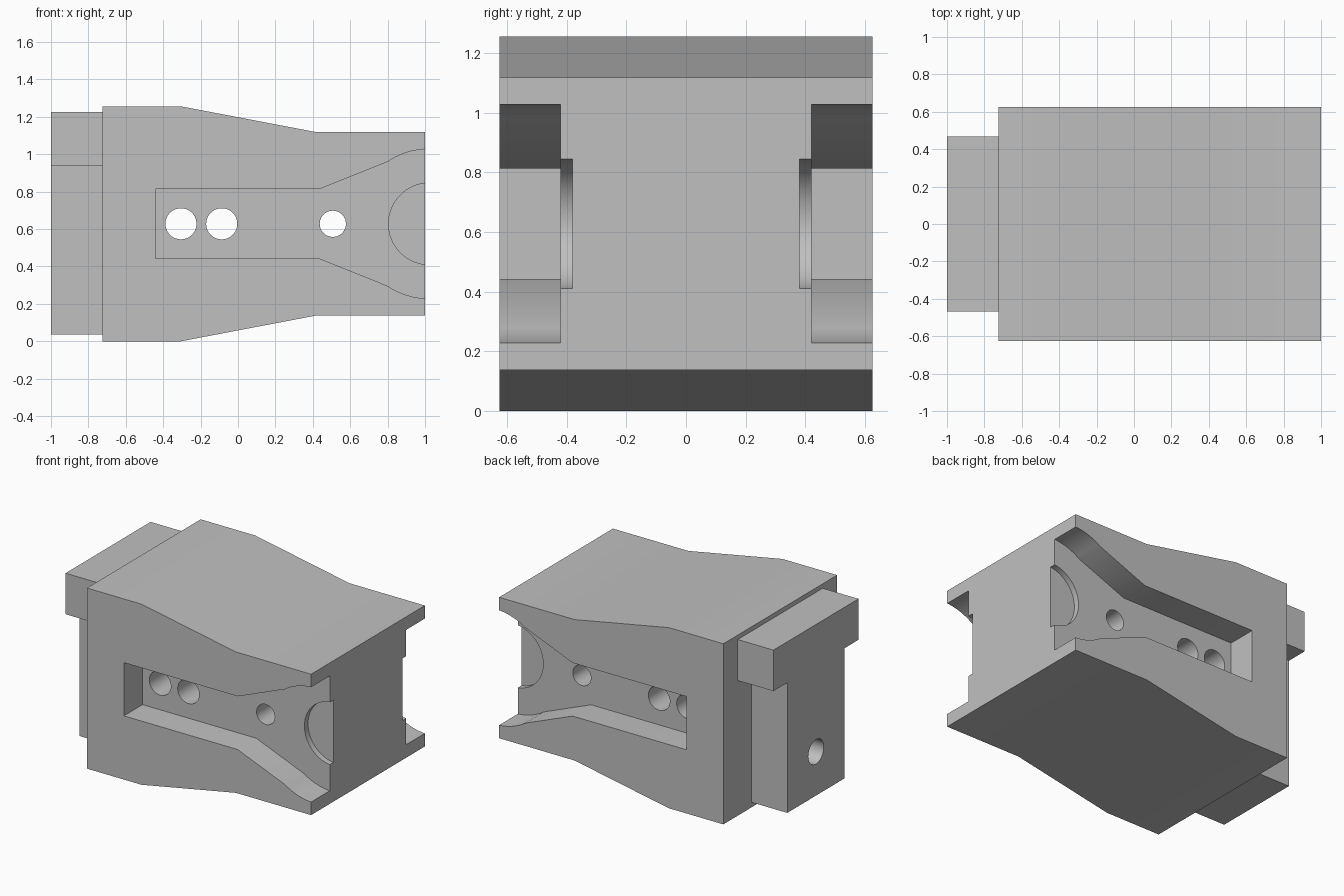
import bpy, bmesh, math
from mathutils import Matrix, Vector

cube = bpy.data.objects.get("Cube")
if cube:
    bpy.data.objects.remove(cube)

grey = bpy.data.materials.new("plain grey")
grey.use_nodes = True
grey.diffuse_color = (0.53, 0.53, 0.53, 1)
grey.node_tree.nodes["Principled BSDF"].inputs["Base Color"].default_value = grey.diffuse_color

MID = 0.628          # height of the mirror plane of the body
HALF = 0.625         # half depth of the body
FLOOR = 0.42         # distance of the pocket floors from the centre
JOIN = -0.725        # where the tail meets the body


def add_object(name, bm):
    bmesh.ops.recalc_face_normals(bm, faces=bm.faces[:])
    mesh = bpy.data.meshes.new(name)
    bm.to_mesh(mesh)
    bm.free()
    mesh.materials.append(grey)
    obj = bpy.data.objects.new(name, mesh)
    bpy.context.collection.objects.link(obj)
    return obj


def prism(name, half_profile, y0, y1):
    """Mirror an upper (x, height above MID) profile and extrude it along y."""
    points = half_profile + [(x, -h) for x, h in reversed(half_profile)]
    bm = bmesh.new()
    face = bm.faces.new([bm.verts.new((x, y0, MID + h)) for x, h in points])
    new = bmesh.ops.extrude_face_region(bm, geom=[face])["geom"]
    verts = [v for v in new if isinstance(v, bmesh.types.BMVert)]
    bmesh.ops.translate(bm, verts=verts, vec=(0, y1 - y0, 0))
    return add_object(name, bm)


def box(name, low, high):
    low, high = Vector(low), Vector(high)
    bm = bmesh.new()
    bmesh.ops.create_cube(bm, size=1)
    bmesh.ops.scale(bm, verts=bm.verts, vec=high - low)
    bmesh.ops.translate(bm, verts=bm.verts, vec=(low + high) / 2)
    return add_object(name, bm)


def cylinder(name, centre, radius, length, axis):
    turn = Matrix.Rotation(math.pi / 2, 4, "X" if axis == "Y" else "Y")
    bm = bmesh.new()
    bmesh.ops.create_cone(bm, cap_ends=True, segments=64, radius1=radius, radius2=radius,
                          depth=length, matrix=Matrix.Translation(centre) @ turn)
    return add_object(name, bm)


def combine(target, tool, operation="DIFFERENCE"):
    mod = target.modifiers.new(tool.name, "BOOLEAN")
    mod.operation, mod.solver, mod.object = operation, "EXACT", tool
    bpy.context.view_layer.objects.active = target
    bpy.ops.object.modifier_apply(modifier=mod.name)
    bpy.data.objects.remove(tool)


# Main body with the tapered waist
body = prism("body", [(JOIN, MID), (-0.305, MID), (0.42, 0.49), (1, 0.49)], -HALF, HALF)

# Flared pockets and round recesses on both sides
ARC_X, ARC_R, RECESS_R = 1.023, 0.4, 0.218
flare = [(-0.44, 0.185), (0.435, 0.185)]
for i in range(13):
    x = 0.8 + i * 0.0225
    flare.append((x, math.sqrt(ARC_R ** 2 - (x - ARC_X) ** 2)))
for side in (-1, 1):
    combine(body, prism("pocket_cutter", flare, side * FLOOR, side * 0.8))
    combine(body, cylinder("recess_cutter", (ARC_X, side * 0.48, MID), RECESS_R, 0.2, "Y"))

# Cross holes through the web
for x, radius in ((-0.305, 0.083), (-0.087, 0.083), (0.507, 0.07)):
    combine(body, cylinder("hole_cutter", (x, 0, MID), radius, 2, "Y"))

# T-shaped tail
tail = box("tail", (-1, -0.467, 0.94), (JOIN, 0.467, 1.225))
combine(tail, box("tail_stem", (-1, -0.315, 0.035), (JOIN, 0.315, 0.94)), "UNION")

# Blind hole in the tail end
for part in (tail, body):
    combine(part, cylinder("end_hole_cutter", (-0.8, 0, 0.34), 0.085, 0.6, "X"))

# Smooth the curved walls, keep the edges sharp
for part in (body, tail):
    bpy.ops.object.select_all(action="DESELECT")
    part.select_set(True)
    bpy.context.view_layer.objects.active = part
    bpy.ops.object.shade_smooth_by_angle(angle=math.radians(30))
